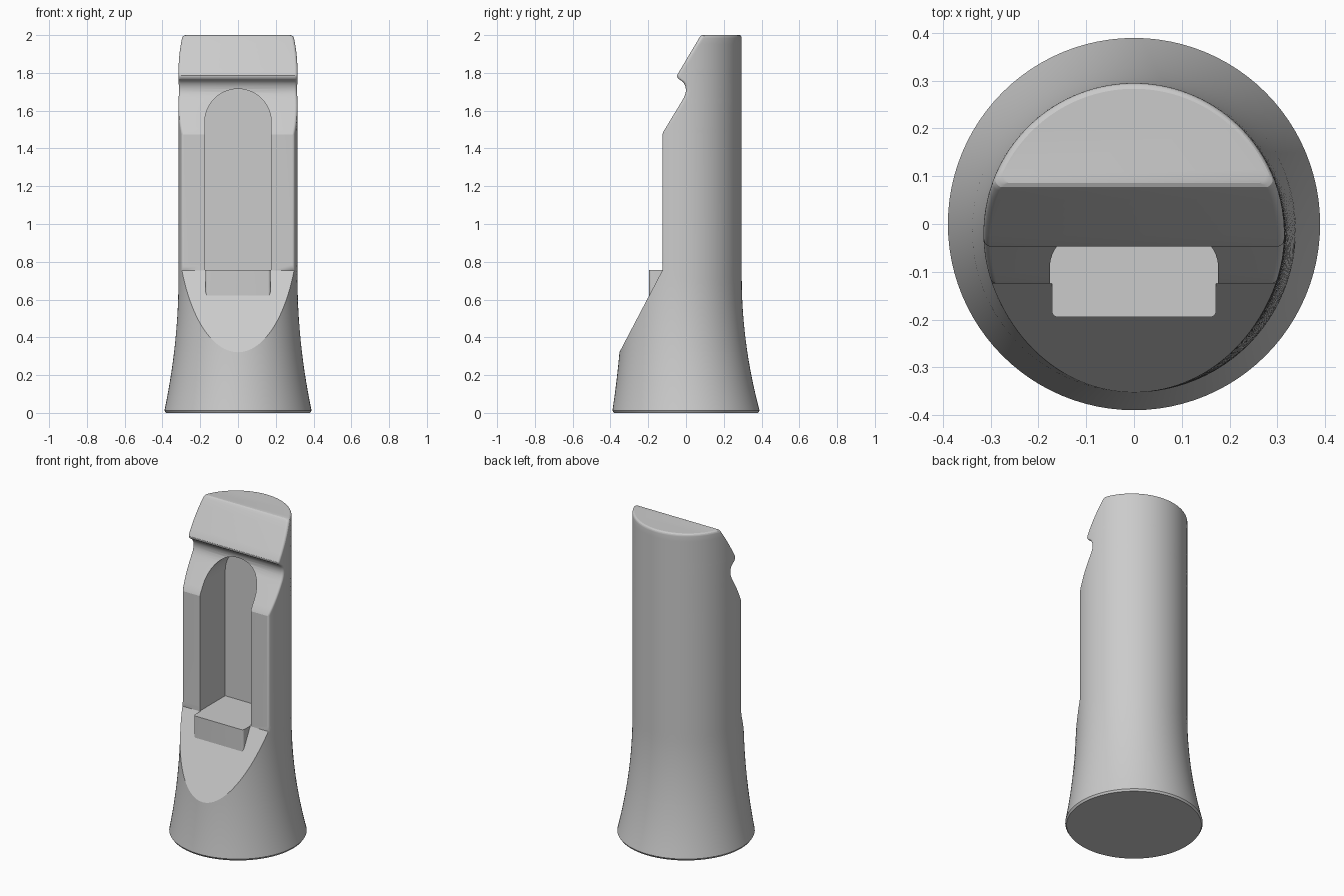
import bpy, bmesh, math

if "Cube" in bpy.data.objects:
    bpy.data.objects.remove(bpy.data.objects["Cube"])

ARC, FIL = 96, 6        # steps round the back, steps in each rounded front corner

# Side profile of the front cut: (z, y)
CUT = [(0.32, -0.353), (0.755, -0.125), (1.475, -0.125), (1.49, -0.119),
       (1.655, -0.019), (1.67, -0.011), (1.685, -0.005), (1.70, -0.001),
       (1.715, -0.001), (1.73, -0.004), (1.745, -0.011), (1.755, -0.020),
       (1.762, -0.030), (1.768, -0.039), (1.776, -0.045), (1.785, -0.047),
       (1.795, -0.043), (1.985, 0.070), (1.995, 0.077), (2.0, 0.086)]


def cut_y(z):
    for (z0, y0), (z1, y1) in zip(CUT, CUT[1:]):
        if z <= z1:
            return y0 + (y1 - y0) * (z - z0) / (z1 - z0)
    return CUT[-1][1]


def flare(z):
    """Radius and centre y of the round section at height z."""
    q = (max(0, 0.72 - z) / 0.71) ** 2
    r = 0.315 + 0.075 * min(q, 1)
    if z < 0.012:
        r -= 0.008 * (1 - z / 0.012)
    if z > 1.985:
        r -= 0.012 * (1 - math.sqrt(max(0, 1 - ((z - 1.985) / 0.015) ** 2)))
    return r, -0.02 * (1 - min(q, 1))


def section(z):
    """Round section with a flat front and rounded corners."""
    r, c = flare(z)
    flat = max(cut_y(z), c - r) if z > 0.3201 else c - r
    f = 0.015 * min(1, max(0, (z - 0.755) / 0.03))
    x = math.sqrt(max(0, (r - f) ** 2 - (flat + f - c) ** 2))
    a = math.atan2(flat + f - c, x) if x > 1e-6 else -math.pi / 2
    right = []
    for i in range(FIL + 1):
        t = -math.pi / 2 + (a + math.pi / 2) * i / FIL
        right.append((x + f * math.cos(t), flat + f + f * math.sin(t)))
    back = [(r * math.cos(t), c + r * math.sin(t))
            for t in (a + (math.pi - 2 * a) * i / ARC for i in range(1, ARC))]
    return right + back + [(-px, py) for px, py in reversed(right)]


def make_object(name, bm):
    bmesh.ops.recalc_face_normals(bm, faces=bm.faces)
    mesh = bpy.data.meshes.new(name)
    bm.to_mesh(mesh)
    bm.free()
    obj = bpy.data.objects.new(name, mesh)
    bpy.context.collection.objects.link(obj)
    return obj


def prism(name, start, move):
    bm = bmesh.new()
    face = bm.faces.new([bm.verts.new(p) for p in start])
    out = bmesh.ops.extrude_face_region(bm, geom=[face], use_keep_orig=True)
    bmesh.ops.translate(bm, vec=move,
                        verts=[v for v in out["geom"] if isinstance(v, bmesh.types.BMVert)])
    return make_object(name, bm)


def boolean(target, tool, operation):
    tool.hide_render = True
    mod = target.modifiers.new(operation, 'BOOLEAN')
    mod.object, mod.operation, mod.solver = tool, operation, 'EXACT'
    bpy.context.view_layer.objects.active = target
    bpy.ops.object.modifier_apply(modifier=mod.name)
    bpy.data.objects.remove(tool)


# Flared body, lofted through its sections
levels = [0, 0.004, 0.012] + [0.012 + 0.308 * i / 10 for i in range(1, 11)]
levels += [0.32 + 0.435 * (i / 24) ** 2 for i in range(1, 25)]
levels += [0.785] + [z for z, y in CUT if z > 0.76]
levels += [1.49 + 0.165 * i / 6 for i in range(1, 6)]
levels += [1.795 + 0.19 * i / 6 for i in range(1, 6)] + [1.99, 1.998]
bm = bmesh.new()
rings = [[bm.verts.new((x, y, z)) for x, y in section(z)] for z in sorted(levels)]
for low, high in zip(rings, rings[1:]):
    for i in range(len(low)):
        j = (i + 1) % len(low)
        bm.faces.new((low[i], low[j], high[j], high[i]))
bm.faces.new(rings[0][::-1])
bm.faces.new(rings[-1])
bmesh.ops.remove_doubles(bm, verts=bm.verts, dist=2e-5)
body = make_object("flared_body", bm)

# Ledge in front of the slot, with rounded front corners
w, b, front = 0.172, 0.013, -0.195
corner = [(w - b + b * math.cos(t), front + b + b * math.sin(t))
          for t in (-math.pi / 2 + math.pi / 2 * i / 6 for i in range(7))]
outline = corner + [(w, -0.02), (-w, -0.02)] + [(-x, y) for x, y in reversed(corner)]
boolean(body, prism("ledge", [(x, y, 0.56) for x, y in outline], (0, 0, 0.25)), 'UNION')

# Arched slot
hw, floor, spring = 0.176, 0.757, 1.539
arch = [(-hw, floor), (hw, floor)]
arch += [(hw * math.cos(math.pi * i / 40), spring + hw * math.sin(math.pi * i / 40))
         for i in range(41)]
boolean(body, prism("slot_cutter", [(x, -0.5, z) for x, z in arch], (0, 0.625, 0)), 'DIFFERENCE')

bpy.ops.object.select_all(action='DESELECT')
body.select_set(True)
bpy.context.view_layer.objects.active = body
bpy.ops.object.shade_smooth_by_angle(angle=math.radians(18))
